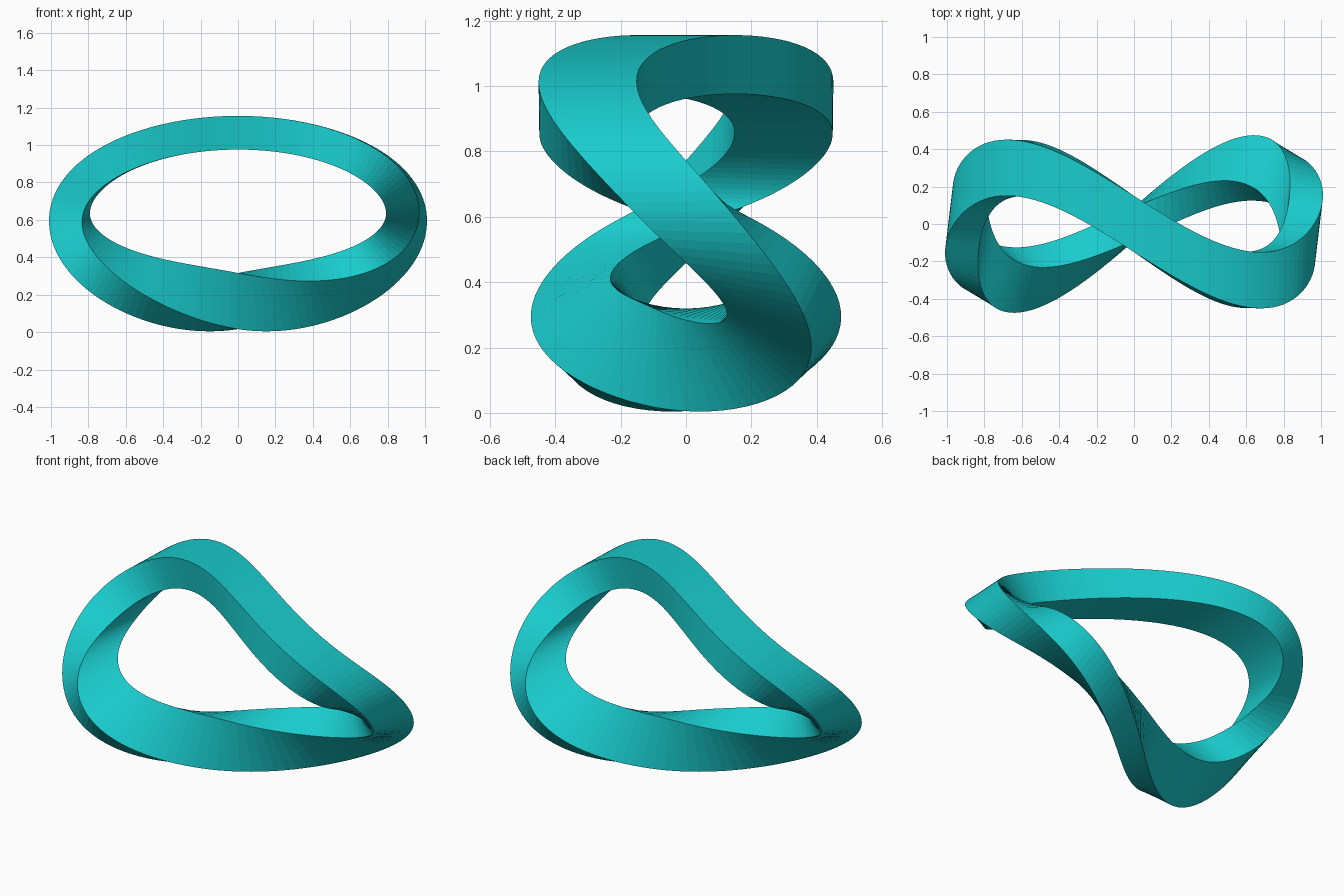
import bpy, bmesh
from math import pi, sin, cos, copysign
from mathutils import Vector

if "Cube" in bpy.data.objects:
    bpy.data.objects.remove(bpy.data.objects["Cube"])

N = 128                  # stations around the loop
A, B, ZC = 0.90, 0.45, 0.616   # ellipse seen from the front
SWAY = 0.30              # figure-eight sway in y
R, W = 0.09, 0.15        # half thickness, half width of the band


def station(u):
    """Four corners of the band; u = 0 at the top, +-pi at the bottom."""
    t = pi / 2 - u
    centre = Vector((A * cos(t), -SWAY * sin(2 * t), ZC + B * sin(t)))
    out = Vector((B * cos(t), 0, A * sin(t))).normalized()
    front = Vector((0, -1, 0))
    # half twist, concentrated towards the bottom
    a = copysign(pi / 2 * (abs(u) / pi) ** 3.5, u)
    return [centre + out * (r * cos(a) - w * sin(a)) + front * (w * cos(a) + r * sin(a))
            for r, w in ((R, W), (R, -W), (-R, -W), (-R, W))]


# Twisted figure-eight band
bm = bmesh.new()
rings = [[bm.verts.new(p) for p in station(-pi + 2 * pi * k / N)] for k in range(N)]
for k in range(N):
    a = rings[k]
    b = rings[(k + 1) % N]
    if k == N - 1:       # the half twist joins opposite corners at the seam
        b = b[2:] + b[:2]
    for i in range(4):
        j = (i + 1) % 4
        bm.faces.new((a[i], a[j], b[j], b[i]))
bmesh.ops.recalc_face_normals(bm, faces=bm.faces)
mesh = bpy.data.meshes.new("twisted_band")
bm.to_mesh(mesh)
bm.free()
band = bpy.data.objects.new("twisted_band", mesh)
bpy.context.collection.objects.link(band)

# Teal finish
teal = bpy.data.materials.new("teal")
teal.diffuse_color = (0.01, 0.60, 0.61, 1)
teal.use_nodes = True
teal.node_tree.nodes["Principled BSDF"].inputs["Base Color"].default_value = teal.diffuse_color
mesh.materials.append(teal)
